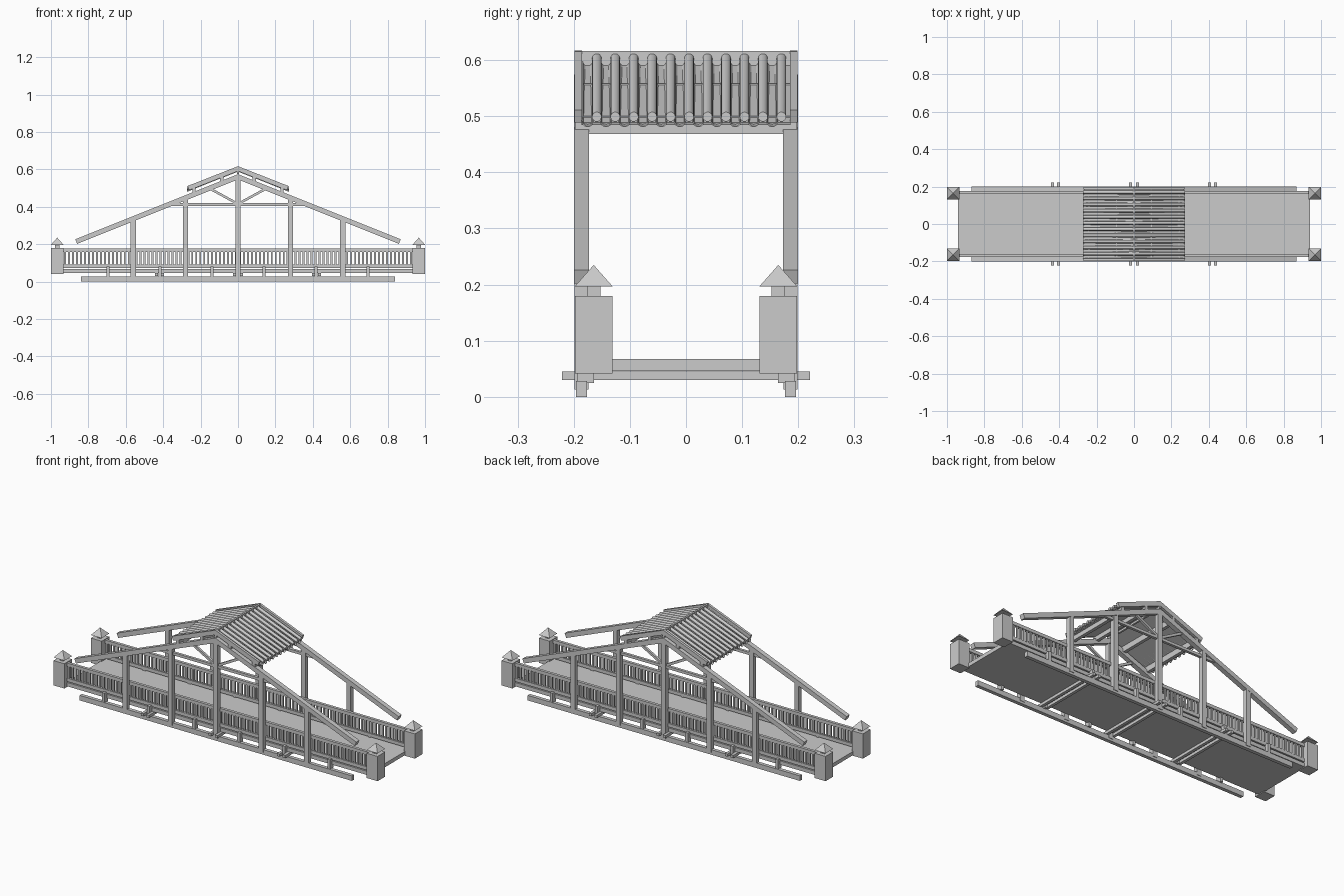
import bpy, bmesh
from math import pi, cos, sin
from mathutils import Vector, Matrix

if "Cube" in bpy.data.objects:
    bpy.data.objects.remove(bpy.data.objects["Cube"])


def finish(name, bm):
    bmesh.ops.recalc_face_normals(bm, faces=bm.faces)
    me = bpy.data.meshes.new(name)
    bm.to_mesh(me)
    bm.free()
    ob = bpy.data.objects.new(name, me)
    bpy.context.collection.objects.link(ob)
    return ob


def add_box(bm, x0, x1, y0, y1, z0, z1):
    m = Matrix.Translation(((x0 + x1) / 2, (y0 + y1) / 2, (z0 + z1) / 2))
    bmesh.ops.create_cube(bm, size=1, matrix=m @ Matrix.Diagonal((x1 - x0, y1 - y0, z1 - z0, 1)))


def box(name, *dims):
    bm = bmesh.new()
    add_box(bm, *dims)
    return finish(name, bm)


def prism(name, pts, y0, y1):
    """Extrude an xz outline along y."""
    bm = bmesh.new()
    f = bm.faces.new([bm.verts.new((x, y0, z)) for x, z in pts])
    r = bmesh.ops.extrude_face_region(bm, geom=[f])
    bmesh.ops.translate(bm, vec=(0, y1 - y0, 0),
                        verts=[v for v in r['geom'] if isinstance(v, bmesh.types.BMVert)])
    return finish(name, bm)


def gable(name, apex, end_x, end_z, t, y0, y1):
    """Mitred inverted V of vertical thickness t, apex and end are centre heights."""
    h = t / 2
    s = (apex - end_z) / end_x
    cut = t * s / (1 + s * s)          # square-cut the sloping ends
    pts = [(0, apex + h), (end_x + cut / 2, end_z + h - s * cut / 2),
           (end_x - cut / 2, end_z - h + s * cut / 2), (0, apex - h)]
    pts += [(-x, z) for x, z in pts[2:0:-1]]
    return prism(name, pts, y0, y1)


def strut(name, a, b, t, y0, y1):
    a, b = Vector(a), Vector(b)
    d = (b - a).normalized()
    n = Vector((-d.y, d.x)) * t / 2
    return prism(name, [a + n, b + n, b - n, a - n], y0, y1)


# deck and its cross beams
box("deck", -0.94, 0.94, -0.175, 0.175, 0.046, 0.067)
for i, x in enumerate((-0.437, -0.403, -0.02, 0.02, 0.403, 0.437)):
    box(f"cross_beam_{i}", x - 0.008, x + 0.008, -0.221, 0.221, 0.03, 0.045)

for s, side in ((-1, "front"), (1, "back")):
    def yr(a, b):
        return tuple(sorted((s * a, s * b)))

    # lower stringer and short posts joining it to the railing
    box(f"{side}_lower_beam", -0.84, 0.84, *yr(0.176, 0.196), 0, 0.028)
    for i in range(6):
        x = -0.695 + i * 0.278
        box(f"{side}_short_post_{i}", x - 0.008, x + 0.008, *yr(0.164, 0.194), 0.025, 0.08)

    # railing
    box(f"{side}_bottom_rail", -0.94, 0.94, *yr(0.16, 0.176), 0.073, 0.092)
    box(f"{side}_top_rail", -0.94, 0.94, *yr(0.16, 0.176), 0.158, 0.176)
    bm = bmesh.new()
    for i in range(88):
        x = -0.924 + i * 1.848 / 87
        add_box(bm, x - 0.005, x + 0.005, *yr(0.164, 0.173), 0.09, 0.16)
    finish(f"{side}_balusters", bm)

    # truss
    gable(f"{side}_rafters", 0.56, 0.865, 0.214, 0.028, *yr(0.173, 0.2))
    for i, x in enumerate((-0.56, -0.28, 0, 0.28, 0.56)):
        box(f"{side}_truss_post_{i}", x - 0.0135, x + 0.0135, *yr(0.174, 0.199),
            0.013, 0.56 - 0.4 * abs(x))
    box(f"{side}_tie_beam", -0.365, 0.365, *yr(0.179, 0.194), 0.405, 0.42)
    for e in (-1, 1):
        strut(f"{side}_brace_{e}", (0, 0.415), (e * 0.155, 0.5), 0.013, *yr(0.18, 0.193))

    # roof edge board
    gable(f"{side}_verge_board", 0.604, 0.265, 0.5, 0.026, *yr(0.185, 0.199))

    # end posts with pyramid caps
    for e, end in ((-1, "left"), (1, "right")):
        cx, cy = e * 0.9665, s * 0.1645
        bm = bmesh.new()
        add_box(bm, cx - 0.0335, cx + 0.0335, cy - 0.0335, cy + 0.0335, 0.042, 0.18)
        add_box(bm, cx - 0.012, cx + 0.012, cy - 0.012, cy + 0.012, 0.18, 0.198)
        bmesh.ops.create_cone(bm, cap_ends=True, segments=4, radius1=0.0335 * 2 ** 0.5, radius2=0,
                              depth=0.038, matrix=Matrix.Translation((cx, cy, 0.216))
                              @ Matrix.Rotation(pi / 4, 4, 'Z'))
        finish(f"{side}_{end}_end_post", bm)

# purlins and ridge
for i, x in enumerate((-0.235, -0.086, 0.086, 0.235)):
    top = 0.592 - 0.39 * abs(x)
    box(f"purlin_{i}", x - 0.009, x + 0.009, -0.198, 0.198, top - 0.032, top)
box("ridge_beam", -0.005, 0.005, -0.198, 0.198, 0.575, 0.616)
gable("roof_board", 0.59, 0.265, 0.487, 0.005, -0.186, 0.186)


def tile_run(bm, y, e, z0, z1, profile, closed):
    """Sweep a yz profile down one roof slope."""
    rows = [[bm.verts.new((x, y + a, z + b)) for a, b in profile]
            for x, z in ((0, z0), (e * 0.272, z1))]
    n = len(profile)
    for i in range(n if closed else n - 1):
        j = (i + 1) % n
        bm.faces.new((rows[0][i], rows[0][j], rows[1][j], rows[1][i]))
    if closed:
        bm.faces.new(rows[1])


# barrel tiles over curved pan tiles
arc = [pi + pi * k / 8 for k in range(9)]
pan = ([(0.0105 * cos(t), 0.0105 * sin(t)) for t in arc]
       + [(0.0085 * cos(t), 0.0085 * sin(t)) for t in reversed(arc)])
barrel = [(0.0085 * cos(2 * pi * k / 14), 0.0085 * sin(2 * pi * k / 14)) for k in range(14)]
for e, end in ((-1, "left"), (1, "right")):
    bb, bp = bmesh.new(), bmesh.new()
    for k in range(11):
        y = -0.159 + 0.0329 * k
        tile_run(bb, y, e, 0.605, 0.499, barrel, True)
        tile_run(bp, y - 0.0164, e, 0.6, 0.491, pan, True)
    for ob in (finish(f"{end}_barrel_tiles", bb), finish(f"{end}_pan_tiles", bp)):
        bpy.ops.object.select_all(action='DESELECT')
        ob.select_set(True)
        bpy.context.view_layer.objects.active = ob
        bpy.ops.object.shade_smooth_by_angle()
